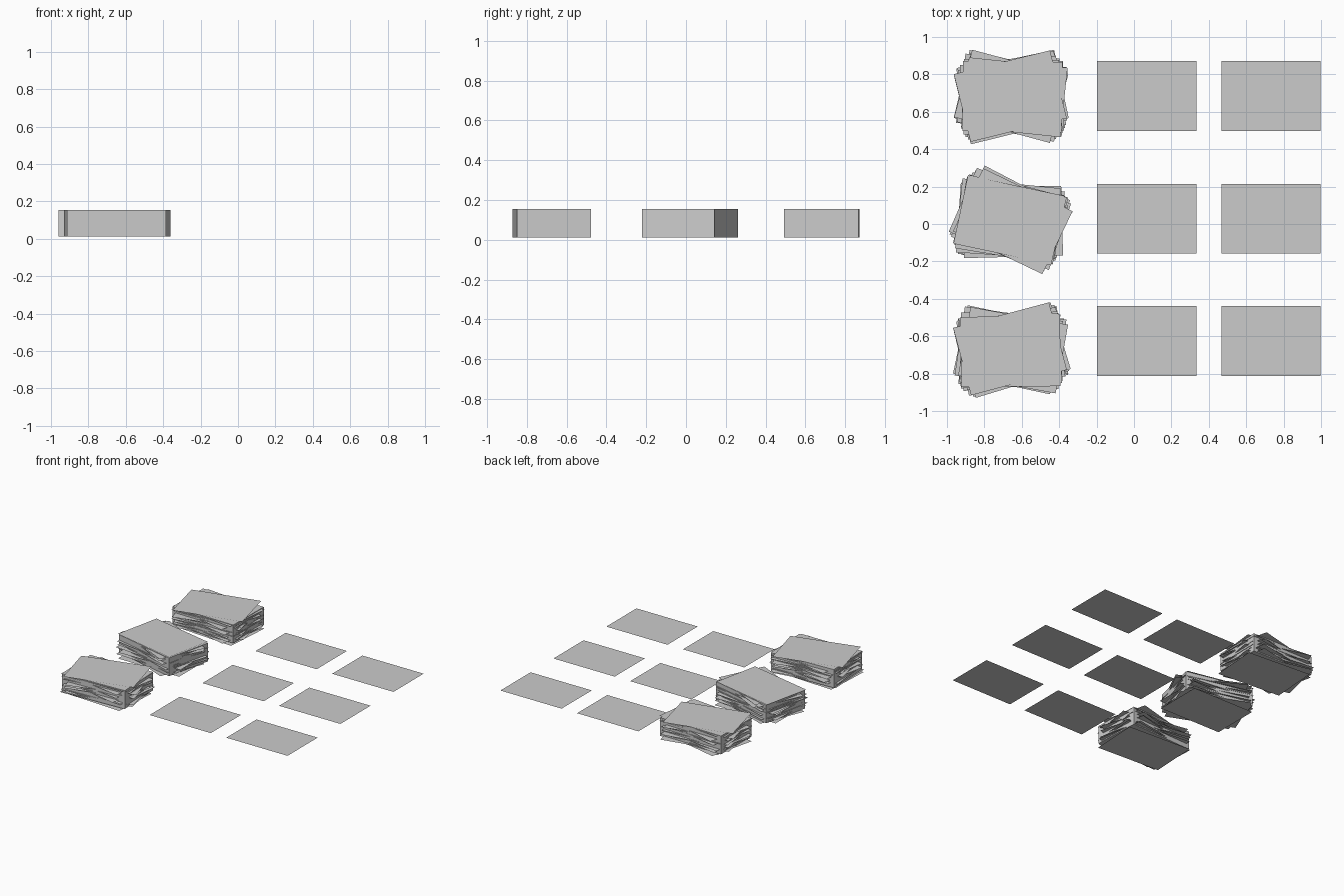
import bpy, bmesh, math, random
from mathutils import Matrix

if "Cube" in bpy.data.objects:
    bpy.data.objects.remove(bpy.data.objects["Cube"])

random.seed(4)
W, D = 0.53, 0.373          # sheet size
SHEETS = 18                 # loose sheets per stack
TOP = 0.16


def finish(name, bm):
    mesh = bpy.data.meshes.new(name)
    bm.to_mesh(mesh)
    bm.free()
    obj = bpy.data.objects.new(name, mesh)
    bpy.context.collection.objects.link(obj)
    return obj


def add_sheet(bm, x, y, z, deg):
    m = (Matrix.Translation((x, y, z)) @ Matrix.Rotation(math.radians(deg), 4, 'Z')
         @ Matrix.Diagonal((W, D, 1, 1)))
    bmesh.ops.create_grid(bm, x_segments=1, y_segments=1, size=0.5, matrix=m)


def paper_block(name, x, y, deg):
    # solid core of each stack
    bm = bmesh.new()
    z0, z1 = 0.012, 0.155
    m = (Matrix.Translation((x, y, (z0 + z1) / 2)) @ Matrix.Rotation(math.radians(deg), 4, 'Z')
         @ Matrix.Diagonal((W, D, z1 - z0, 1)))
    bmesh.ops.create_cube(bm, size=1, matrix=m)
    finish(name, bm)


def fanned_sheets(name, x, y, deg, top_turn):
    # thin sheets sticking out of the core at scattered angles
    bm = bmesh.new()
    turns = [-14.5 + 29 * i / (SHEETS - 2) for i in range(SHEETS - 1)]
    random.shuffle(turns)
    turns.append(top_turn)
    for i, t in enumerate(turns):
        add_sheet(bm, x + random.uniform(-0.015, 0.015), y + random.uniform(-0.012, 0.012),
                  0.002 + (TOP - 0.002) * i / (SHEETS - 1), deg + t)
    finish(name, bm)


# three untidy stacks along the left side
for label, x, y, deg, top in (("front", -0.657, -0.675, 2.4, 12.5),
                              ("middle", -0.66, 0.02, -13, 1),
                              ("back", -0.65, 0.682, -0.6, 14.5)):
    paper_block(label + "_paper_block", x, y, deg)
    fanned_sheets(label + "_fanned_sheets", x, y, deg, top)

# six single sheets laid flat in two columns
for row, y in (("front", -0.625), ("middle", 0.028), ("back", 0.684)):
    for col, x in (("inner", 0.068), ("outer", 0.732)):
        bm = bmesh.new()
        add_sheet(bm, x, y, 0.0, 0)
        finish(f"{row}_{col}_loose_sheet", bm)
